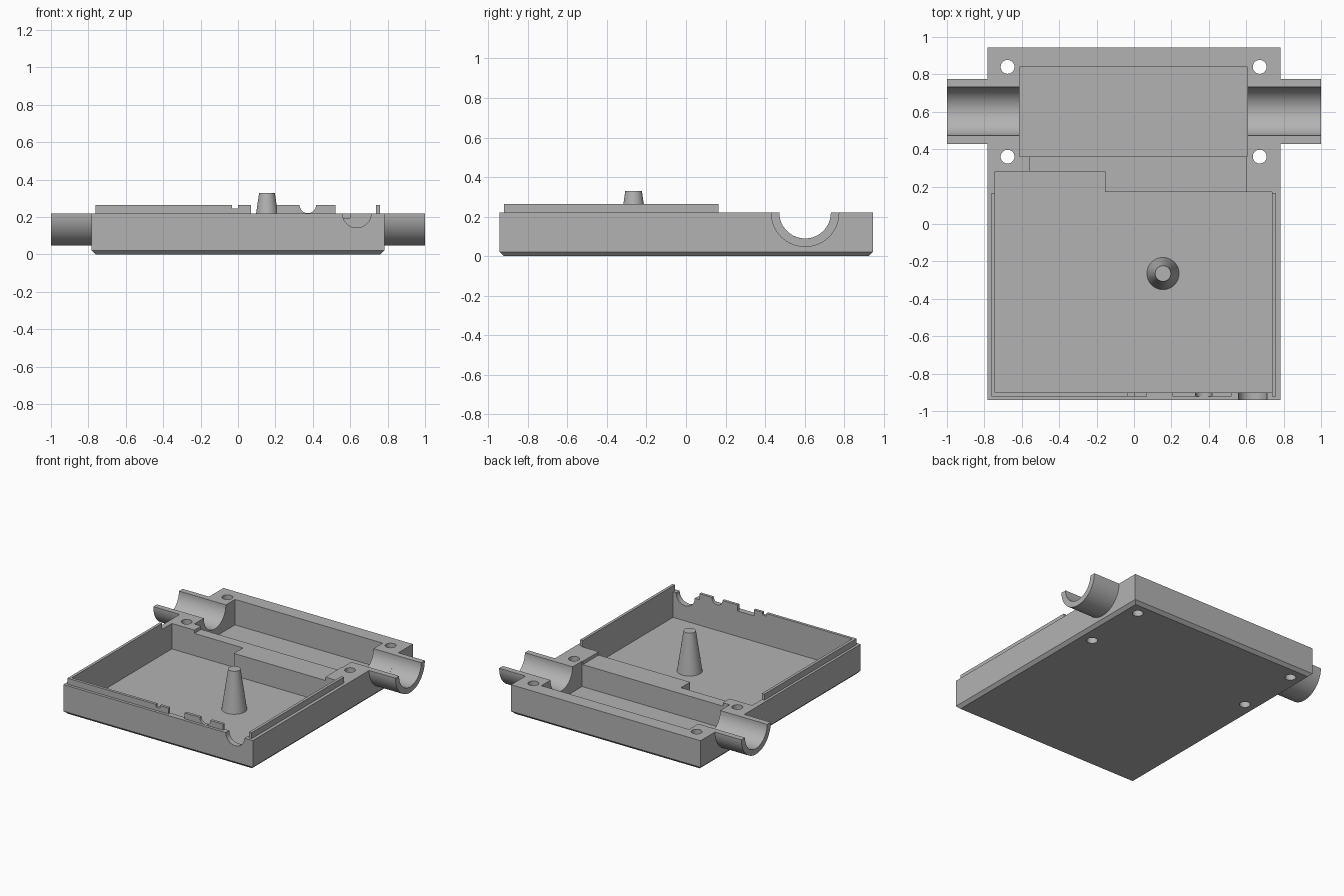
import bpy, bmesh, math
from mathutils import Vector

if "Cube" in bpy.data.objects:
    bpy.data.objects.remove(bpy.data.objects["Cube"], do_unlink=True)

grey = bpy.data.materials.new("plain grey")
grey.use_nodes = True
grey.diffuse_color = (0.45, 0.45, 0.45, 1)
grey.node_tree.nodes["Principled BSDF"].inputs["Base Color"].default_value = grey.diffuse_color

TOP, FLOOR, LIP = 0.22, 0.03, 0.265
PIPE_Y = 0.602


def finish(name, bm):
    bmesh.ops.recalc_face_normals(bm, faces=bm.faces)
    me = bpy.data.meshes.new(name)
    bm.to_mesh(me)
    bm.free()
    me.materials.append(grey)
    ob = bpy.data.objects.new(name, me)
    bpy.context.collection.objects.link(ob)
    return ob


def prism(name, points, axis, start, end):
    """Extrude a flat profile along one axis; points use the other two axes in order."""
    def place(p, t):
        c = list(p)
        c.insert("xyz".index(axis), t)
        return c
    bm = bmesh.new()
    face = bm.faces.new([bm.verts.new(place(p, start)) for p in points])
    new = bmesh.ops.extrude_face_region(bm, geom=[face])["geom"]
    bmesh.ops.translate(bm, verts=[v for v in new if isinstance(v, bmesh.types.BMVert)],
                        vec=Vector(place((0, 0), end - start)))
    return finish(name, bm)


def box(name, x0, x1, y0, y1, z0, z1):
    return prism(name, [(x0, y0), (x1, y0), (x1, y1), (x0, y1)], "z", z0, z1)


def arc(cx, cy, r, a0, a1, n):
    angles = [math.radians(a0 + (a1 - a0) * i / n) for i in range(n + 1)]
    return [(cx + r * math.cos(a), cy + r * math.sin(a)) for a in angles]


def cut(target, cutter):
    mod = target.modifiers.new("cut", "BOOLEAN")
    mod.operation, mod.solver, mod.object = "DIFFERENCE", "EXACT", cutter
    bpy.context.view_layer.objects.active = target
    bpy.ops.object.modifier_apply(modifier=mod.name)
    bpy.data.objects.remove(cutter, do_unlink=True)


def smooth(ob):
    bpy.ops.object.select_all(action="DESELECT")
    ob.select_set(True)
    bpy.context.view_layer.objects.active = ob
    bpy.ops.object.shade_smooth_by_angle(angle=math.radians(30))


# Tray body with a chamfered underside
tray = box("tray_body", -0.782, 0.782, -0.942, 0.945, 0, TOP)
bm = bmesh.new()
bm.from_mesh(tray.data)
bottom = [e for e in bm.edges if all(v.co.z < 0.01 for v in e.verts)]
bmesh.ops.bevel(bm, geom=bottom, offset=0.022, segments=1, affect="EDGES")
bm.to_mesh(tray.data)
bm.free()

# Main compartment with a stepped back wall, and the back compartment
main = [(-0.742, -0.9), (0.737, -0.9), (0.737, 0.172), (-0.155, 0.172),
        (-0.155, 0.28), (-0.742, 0.28)]
cut(tray, prism("main_cutter", main, "z", FLOOR, 0.5))
cut(tray, box("back_cutter", -0.613, 0.606, 0.36, 0.84, FLOOR, 0.5))

# Lowered top of the dividing wall
cut(tray, box("divider_cutter", -0.556, 0.6, 0.1, 0.5, 0.195, 0.5))

# Pipe openings and the cable notch in the front wall
cut(tray, prism("pipe_cutter", arc(PIPE_Y, TOP, 0.13, 0, 360, 64)[:-1], "x", -1.1, 1.1))
cut(tray, prism("notch_cutter", arc(0.635, TOP, 0.077, 0, 360, 48)[:-1], "y", -1.1, -0.85))

# Screw holes
for x in (-0.676, 0.672):
    for y in (0.36, 0.84):
        cut(tray, prism("hole_cutter", arc(x, y, 0.037, 0, 360, 32)[:-1], "z", -0.1, 0.5))
smooth(tray)

# Half pipes on both sides
section = arc(PIPE_Y, TOP, 0.173, 180, 360, 40) + arc(PIPE_Y, TOP, 0.13, 360, 180, 40)
for side, name in ((1, "left_half_pipe"), (-1, "right_half_pipe")):
    smooth(prism(name, section, "x", side * 0.782, side))

# Raised lip along the sides and the notched front
box("right_lip", -0.763, -0.742, -0.921, 0.165, TOP, LIP)
box("left_lip", 0.737, 0.758, -0.921, 0.165, TOP, LIP)
long_lip = [(-0.742, TOP), (0.07, TOP), (0.07, LIP), (0, LIP), (0, 0.245),
            (-0.033, 0.245), (-0.033, LIP), (-0.742, LIP)]
prism("front_lip_long", long_lip, "y", -0.921, -0.9)
short_lip = [(0.205, TOP), (0.52, TOP), (0.52, LIP)]
short_lip += arc(0.373, LIP, 0.044, 0, -180, 20) + [(0.205, LIP)]
smooth(prism("front_lip_short", short_lip, "y", -0.921, -0.9))

# Tapered post on the floor
bm = bmesh.new()
bmesh.ops.create_cone(bm, cap_ends=True, segments=48, radius1=0.086, radius2=0.042,
                      depth=0.33 - FLOOR)
bmesh.ops.translate(bm, verts=bm.verts, vec=(0.155, -0.265, (0.33 + FLOOR) / 2))
smooth(finish("tapered_post", bm))
